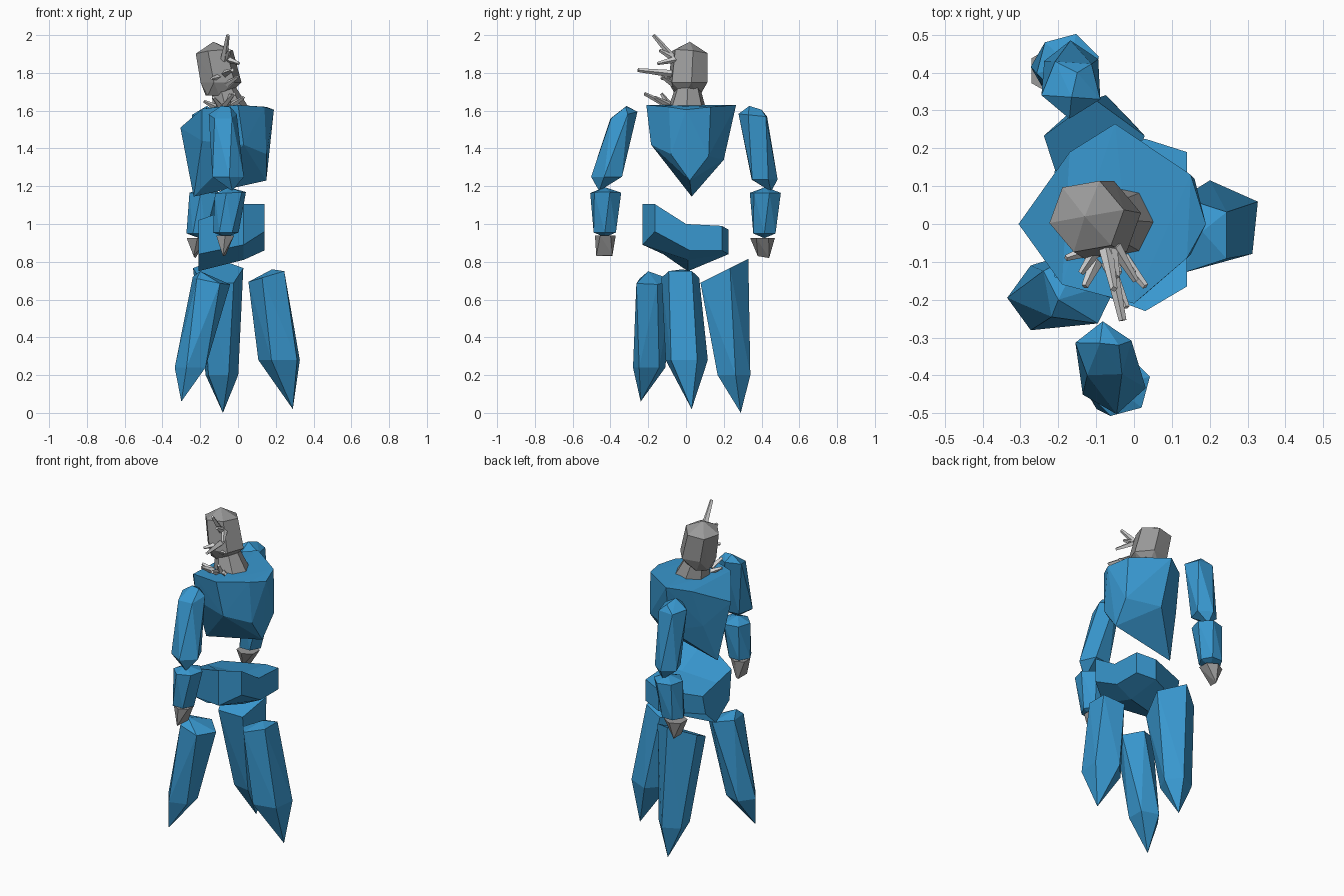
import bpy, bmesh, math
from mathutils import Vector, Matrix


def material(name, rgb):
    m = bpy.data.materials.new(name)
    m.diffuse_color = (*rgb, 1)
    return m


BLUE = material("crystal blue", (0.04, 0.31, 0.62))
GREY = material("stone grey", (0.32, 0.32, 0.32))
PALE = material("pale grey", (0.68, 0.68, 0.68))


def finish(bm, name, mat):
    bmesh.ops.recalc_face_normals(bm, faces=bm.faces)
    me = bpy.data.meshes.new(name)
    bm.to_mesh(me)
    bm.free()
    me.materials.append(mat)
    ob = bpy.data.objects.new(name, me)
    bpy.context.collection.objects.link(ob)
    return ob


def hull(name, mat, points):
    bm = bmesh.new()
    for p in points:
        bm.verts.new(p)
    res = bmesh.ops.convex_hull(bm, input=bm.verts)
    junk = {v for v in res["geom_interior"] + res["geom_unused"]
            if isinstance(v, bmesh.types.BMVert)}
    bmesh.ops.delete(bm, geom=list(junk), context='VERTS')
    return finish(bm, name, mat)


def ring(x, y, z, r, n=5, rot=0, sx=0, sy=0):
    """Polygon ring in plan, tilted by slopes sx and sy."""
    pts = []
    for i in range(n):
        a = math.radians(rot) + math.tau * i / n
        dx, dy = r * math.cos(a), r * math.sin(a)
        pts.append((x + dx, y + dy, z + sx * dx + sy * dy))
    return pts


# Three tapering legs
hull("front_leg", BLUE, ring(-.145, -.17, .70, .105, 5, 10, -.2, .05)
     + [(-.2, -.2, .75)]
     + ring(-.245, -.195, .24, .09, 5, 180) + [(-.30, -.24, .06)])
hull("side_leg", BLUE, ring(-.105, .19, .745, .14, 5, 18, 0, .5)
     + ring(-.09, .25, .20, .092, 5, 80) + [(-.08, .29, 0)])
hull("rear_leg", BLUE, ring(.16, -.03, .725, .105, 5, 36, .3, 0)
     + [(.18, -.02, .76)]
     + ring(.225, 0, .28, .118, 5, 30) + [(.29, .03, .02)])

# Pelvis: three cross-sections lofted along x
sections = [
    (.14, [(-.165, 1.105), (0, 1.0), (.19, .99), (.19, .86), (.02, .86), (-.165, .96)]),
    (.03, [(-.23, 1.105), (0, 1.0), (.225, .97), (.225, .84), (.01, .81), (-.23, .89)]),
    (-.21, [(-.14, 1.02), (0, .99), (.14, .96), (.11, .84), (.01, .75), (-.12, .84)]),
]
bm = bmesh.new()
loops = [[bm.verts.new((x, y, z)) for y, z in prof] for x, prof in sections]
for a, b in zip(loops, loops[1:]):
    for i in range(6):
        j = (i + 1) % 6
        bm.faces.new((a[i], a[j], b[j], b[i]))
bm.faces.new(loops[0])
bm.faces.new(loops[-1])
finish(bm, "pelvis", BLUE)

# Chest with a keel along x underneath
hull("chest", BLUE, [
    (-.19, -.16, 1.61), (0, -.21, 1.63), (.14, -.09, 1.62), (.19, 0, 1.605),
    (.15, .13, 1.62), (-.05, .265, 1.63), (-.17, .19, 1.61),
    (-.305, 0, 1.51), (-.19, -.13, 1.44), (.03, -.185, 1.42), (.15, -.08, 1.37),
    (.16, .12, 1.36), (-.03, .20, 1.34), (-.2, .12, 1.38),
    (.15, .02, 1.23), (0, .02, 1.22), (-.235, .03, 1.145)])

# Arms: upper arm, forearm, hand
hull("right_upper_arm", BLUE, ring(-.08, -.335, 1.575, .078, 5, 20, 0, .25)
     + [(-.09, -.315, 1.625), (-.04, -.32, 1.62)]
     + ring(-.055, -.415, 1.25, .088, 5, 60) + [(-.03, -.46, 1.175)])
hull("right_forearm", BLUE, ring(-.04, -.425, 1.165, .085, 6, 15, .05, 0)
     + [(-.05, -.43, 1.195)]
     + ring(-.065, -.43, .955, .068, 6, 0) + [(-.065, -.43, .93)])
hull("right_hand", GREY, ring(-.068, -.427, .94, .055, 6, 30)
     + [(-.08, -.475, .83), (-.08, -.39, .83), (-.065, -.39, .835)])
hull("left_upper_arm", BLUE, ring(-.165, .36, 1.575, .082, 5, 50, 0, -.1)
     + [(-.165, .335, 1.625), (-.15, .40, 1.605)]
     + ring(-.165, .41, 1.235, .075, 5, 20) + [(-.16, .45, 1.172)])
hull("left_forearm", BLUE, ring(-.175, .42, 1.165, .085, 6, 15)
     + [(-.17, .42, 1.195)]
     + ring(-.205, .415, .95, .068, 6, 0) + [(-.205, .415, .925)])
hull("left_hand", GREY, ring(-.215, .405, .925, .065, 6, 30)
     + [(-.235, .38, .83), (-.225, .44, .82)])

# Neck and head
hull("neck", GREY, ring(-.045, .005, 1.62, .10, 7, 0)
     + ring(-.08, .01, 1.73, .065, 7, 0))
hull("head", GREY, ring(-.125, .02, 1.91, .10, 6, 10, .1, -.1)
     + [(-.13, .02, 1.965)]
     + ring(-.09, .01, 1.75, .11, 6, 10) + ring(-.11, .01, 1.68, .065, 6, 40))

# Spikes bristling from the face and the collar: base, tip, thickness
spikes = [
    ((-.075, -.06, 1.87), (-.053, -.172, 2.0), .019),
    ((-.05, -.06, 1.87), (.005, -.15, 1.85), .017),
    ((-.06, -.07, 1.88), (-.045, -.14, 1.92), .017),
    ((-.07, -.07, 1.795), (-.03, -.255, 1.815), .020),
    ((-.10, -.07, 1.78), (-.14, -.13, 1.77), .016),
    ((-.06, -.07, 1.74), (.0, -.13, 1.78), .016),
    ((-.07, -.10, 1.63), (-.02, -.22, 1.69), .018),
    ((-.03, -.09, 1.63), (.03, -.165, 1.67), .018),
    ((-.10, -.10, 1.63), (-.13, -.165, 1.67), .018),
    ((-.12, -.07, 1.62), (-.18, -.09, 1.65), .016),
    ((-.06, -.08, 1.62), (-.04, -.13, 1.69), .018),
]
for i, (a, b, r) in enumerate(spikes):
    a, b = Vector(a), Vector(b)
    d = b - a
    bm = bmesh.new()
    bmesh.ops.create_cone(
        bm, cap_ends=True, segments=4, radius1=r, radius2=r * .5, depth=d.length,
        matrix=Matrix.Translation((a + b) / 2) @ d.to_track_quat('Z', 'Y').to_matrix().to_4x4())
    finish(bm, "face_spike_%d" % i if i < 6 else "collar_spike_%d" % (i - 6), PALE)
